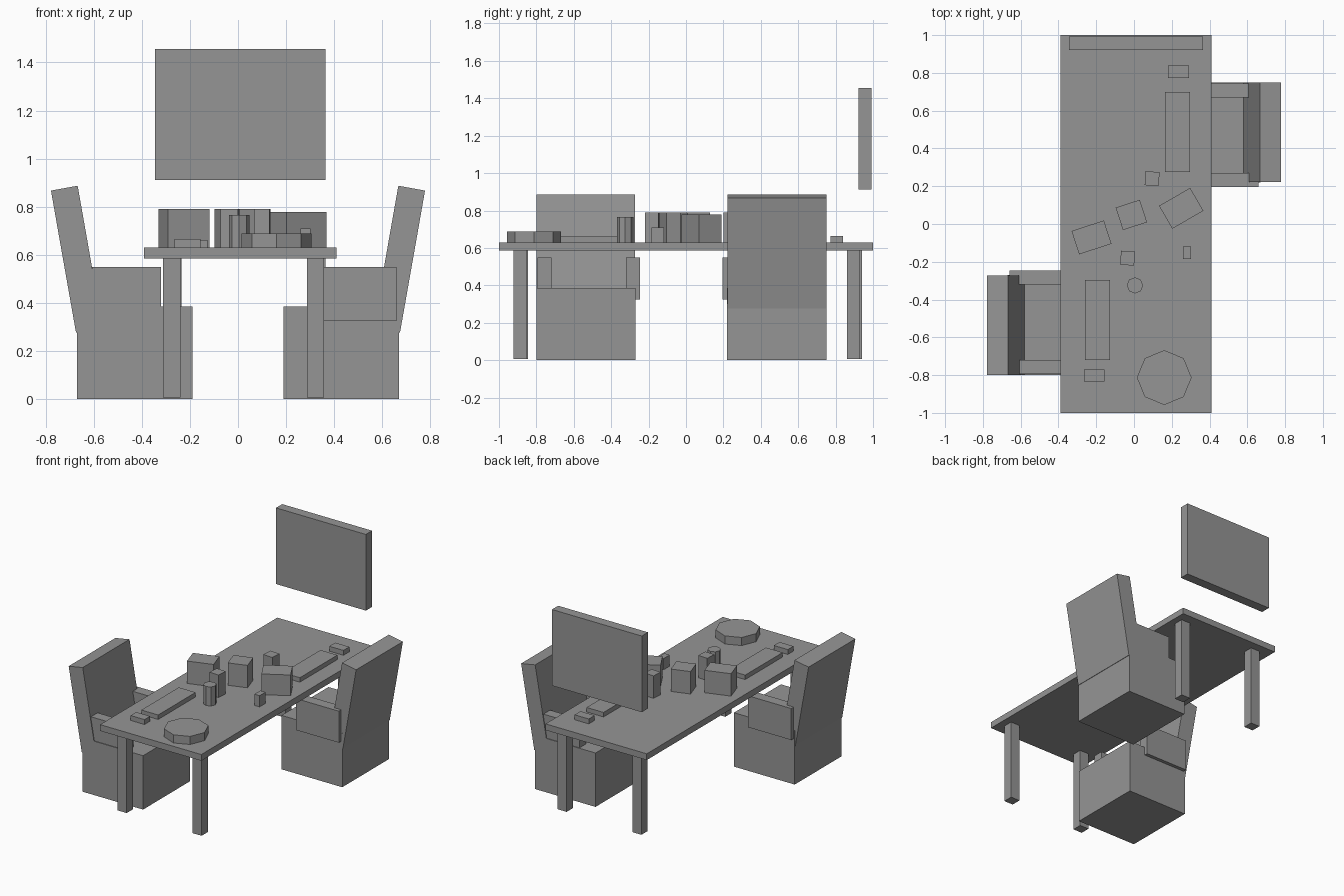
import bpy
import bmesh
from math import radians
from mathutils import Matrix, Vector

cube = bpy.data.objects.get("Cube")
if cube:
    bpy.data.objects.remove(cube, do_unlink=True)

GREY = (0.30, 0.30, 0.30, 1.0)
grey = bpy.data.materials.new("plain_grey")
grey.use_nodes = True
grey.diffuse_color = GREY
grey.node_tree.nodes["Principled BSDF"].inputs["Base Color"].default_value = GREY


def finish(name, bm, matrix=Matrix()):
    bm.transform(matrix)
    bmesh.ops.recalc_face_normals(bm, faces=bm.faces)
    mesh = bpy.data.meshes.new(name)
    bm.to_mesh(mesh)
    bm.free()
    mesh.materials.append(grey)
    obj = bpy.data.objects.new(name, mesh)
    bpy.context.scene.collection.objects.link(obj)
    return obj


def box(name, x, y, z, matrix=Matrix()):
    """Box between the (low, high) limits on each axis."""
    lo, hi = Vector((x[0], y[0], z[0])), Vector((x[1], y[1], z[1]))
    bm = bmesh.new()
    bmesh.ops.create_cube(bm, size=1)
    place = Matrix.Translation((lo + hi) / 2) @ Matrix.Diagonal((*(hi - lo), 1))
    bm.transform(place)
    return finish(name, bm, matrix)


def turned_box(name, centre, size, angle, top):
    """Box standing on the table, turned about its own upright axis."""
    w, d = size[0] / 2, size[1] / 2
    place = Matrix.Translation((*centre, 0)) @ Matrix.Rotation(radians(angle), 4, "Z")
    return box(name, (-w, w), (-d, d), (TABLE, top), place)


def octagon(name, centre, radius, top):
    bm = bmesh.new()
    bmesh.ops.create_cone(bm, cap_ends=True, segments=8, radius1=radius,
                          radius2=radius, depth=top - TABLE)
    return finish(name, bm, Matrix.Translation((*centre, (top + TABLE) / 2)))


def chair(side, matrix):
    box(side + "_chair_seat", (0.19, 0.67), (0.22, 0.75), (0, 0.385), matrix)
    box(side + "_chair_outer_arm", (0.32, 0.66), (0.195, 0.27), (0.325, 0.55), matrix)
    box(side + "_chair_inner_arm", (0.32, 0.605), (0.67, 0.745), (0.325, 0.55), matrix)
    # Leaning backrest, extruded from its side profile
    profile = [(0.667, 0.887), (0.778, 0.867), (0.674, 0.277), (0.563, 0.297)]
    bm = bmesh.new()
    face = bm.faces.new([bm.verts.new((x, 0.222, z)) for x, z in profile])
    sweep = bmesh.ops.extrude_face_region(bm, geom=[face])
    verts = [v for v in sweep["geom"] if isinstance(v, bmesh.types.BMVert)]
    bmesh.ops.translate(bm, verts=verts, vec=(0, 0.528, 0))
    finish(side + "_chair_back", bm, matrix)


# Table
TABLE = 0.63
box("table_top", (-0.39, 0.41), (-1, 1), (0.585, TABLE))
legs = {"front_right": (-0.275, -0.88), "front_left": (0.322, -0.887),
        "back_right": (-0.27, 0.905), "back_left": (0.328, 0.895)}
for name, (x, y) in legs.items():
    box(name + "_leg", (x - 0.036, x + 0.036), (y - 0.035, y + 0.035), (0.006, 0.585))

# Two facing chairs, the second a half turn of the first
chair("left", Matrix())
chair("right", Matrix.Translation((0, -0.05, 0)) @ Matrix.Rotation(radians(180), 4, "Z"))

# Screen hanging above the far end
box("wall_screen", (-0.345, 0.365), (0.922, 0.992), (0.912, 1.456))

# Keyboards and mice
box("left_keyboard", (0.163, 0.297), (0.274, 0.698), (TABLE, 0.662))
box("right_keyboard", (-0.26, -0.127), (-0.72, -0.297), (TABLE, 0.662))
box("left_mouse", (0.18, 0.292), (0.773, 0.84), (TABLE, 0.665))
box("right_mouse", (-0.265, -0.155), (-0.834, -0.77), (TABLE, 0.665))

# Boxes in the middle of the table
turned_box("right_carton", (-0.225, -0.071), (0.18, 0.13), 18, 0.79)
turned_box("middle_carton", (-0.014, 0.048), (0.134, 0.125), 18, 0.79)
turned_box("left_carton", (0.25, 0.083), (0.19, 0.14), 30, 0.778)
turned_box("back_canister", (0.096, 0.24), (0.074, 0.074), -4, 0.79)
turned_box("front_canister", (-0.034, -0.181), (0.074, 0.074), -4, 0.79)
turned_box("small_box", (0.28, -0.152), (0.042, 0.067), 0, 0.71)

# Round dish and cup
octagon("dish", (0.16, -0.813), 0.145, 0.688)
octagon("cup", (0.005, -0.325), 0.043, 0.766)
